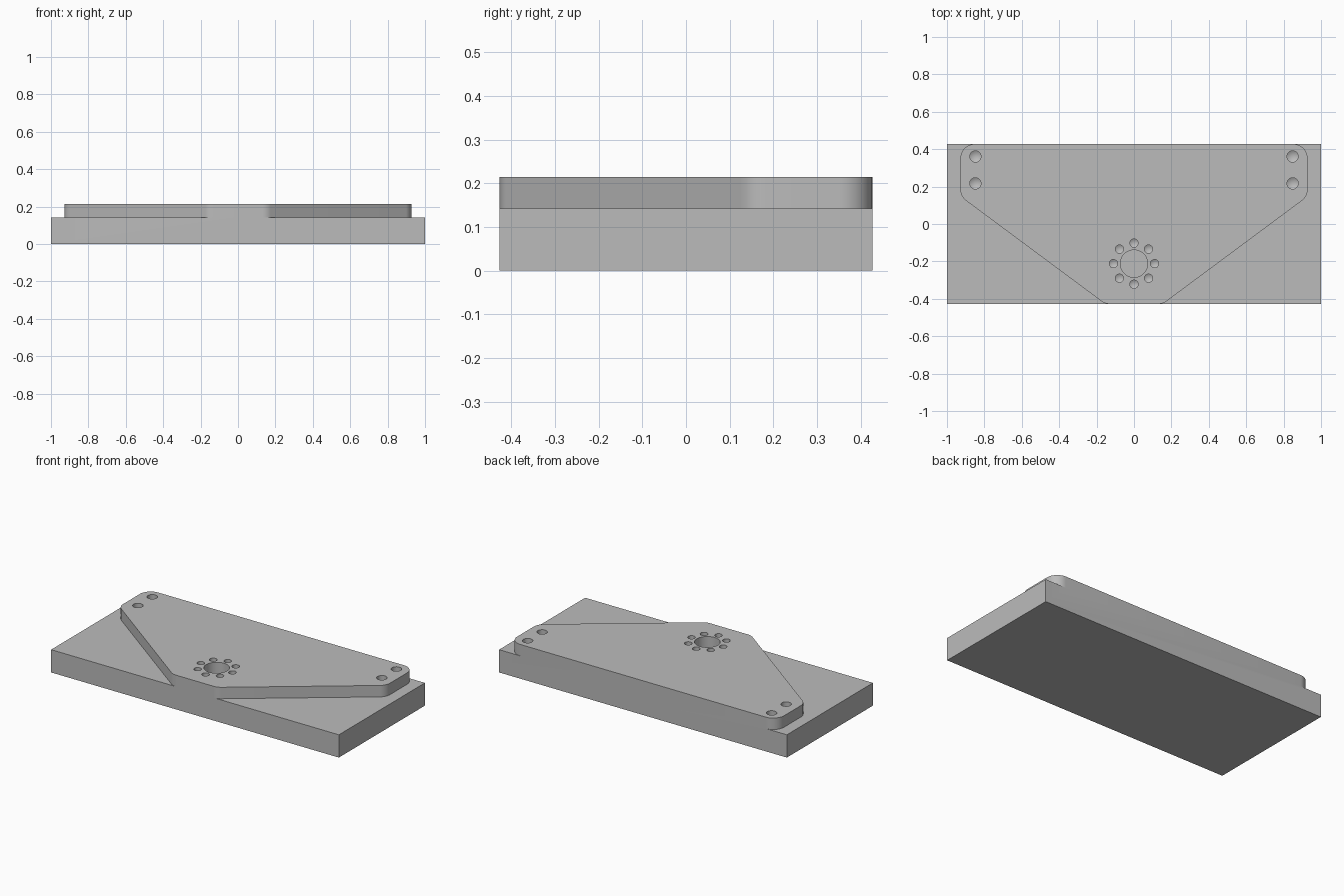
import bpy
import bmesh
from math import sin, cos, atan2, pi, tau, radians
from mathutils import Vector

cube = bpy.data.objects.get("Cube")
if cube:
    bpy.data.objects.remove(cube, do_unlink=True)

HALF_Y = 0.427
BASE_TOP = 0.143
PLATE_TOP = 0.215
CORNER = 0.075

grey = bpy.data.materials.new("machined grey")
grey.use_nodes = True
grey.diffuse_color = (0.5, 0.5, 0.5, 1)
grey.node_tree.nodes["Principled BSDF"].inputs["Base Color"].default_value = (0.5, 0.5, 0.5, 1)


def make_object(name, bm):
    bmesh.ops.recalc_face_normals(bm, faces=bm.faces)
    mesh = bpy.data.meshes.new(name)
    bm.to_mesh(mesh)
    bm.free()
    mesh.materials.append(grey)
    obj = bpy.data.objects.new(name, mesh)
    bpy.context.collection.objects.link(obj)
    return obj


def prism(name, outline, bottom, top):
    bm = bmesh.new()
    face = bm.faces.new([bm.verts.new((x, y, bottom)) for x, y in outline])
    solid = bmesh.ops.extrude_face_region(bm, geom=[face])
    raised = [v for v in solid["geom"] if isinstance(v, bmesh.types.BMVert)]
    bmesh.ops.translate(bm, verts=raised, vec=(0, 0, top - bottom))
    return make_object(name, bm)


def drill(x, y, radius, floor, tip=0.0, sides=32):
    """Hole cutter with an optional pointed bottom."""
    bm = bmesh.new()
    levels = [[bm.verts.new((x + radius * cos(tau * i / sides),
                             y + radius * sin(tau * i / sides), z))
               for i in range(sides)] for z in (floor, PLATE_TOP + 0.05)]
    low, high = levels
    bm.faces.new(high)
    point = bm.verts.new((x, y, floor - tip)) if tip else None
    if not tip:
        bm.faces.new(low)
    for i in range(sides):
        j = (i + 1) % sides
        bm.faces.new((low[i], low[j], high[j], high[i]))
        if tip:
            bm.faces.new((low[j], low[i], point))
    return make_object("hole_cutter", bm)


def combine(target, tool, operation):
    mod = target.modifiers.new("combine", "BOOLEAN")
    mod.operation = operation
    mod.solver = "EXACT"
    mod.object = tool
    tool.hide_render = True
    bpy.context.view_layer.objects.active = target
    bpy.ops.object.modifier_apply(modifier=mod.name)
    bpy.data.objects.remove(tool, do_unlink=True)


# Rounded outline of the raised plate: three corner arcs, mirrored
back = Vector((0.853, HALF_Y - CORNER))
side = Vector((0.853, 0.185))
front = Vector((0.13, CORNER - HALF_Y))
run = side - front
slant = atan2(run.y, run.x) - pi / 2
right_half = []
for centre, start, end in ((front, -pi / 2, slant), (side, slant, 0), (back, 0, pi / 2)):
    for i in range(13):
        a = start + (end - start) * i / 12
        right_half.append((centre.x + CORNER * cos(a), centre.y + CORNER * sin(a)))
outline = right_half + [(-x, y) for x, y in reversed(right_half)]

# Base block with the plate fused on top
body = prism("mounting_block",
             [(-1, -HALF_Y), (1, -HALF_Y), (1, HALF_Y), (-1, HALF_Y)], 0, BASE_TOP)
combine(body, prism("raised_plate", outline, BASE_TOP - 0.05, PLATE_TOP), "UNION")

# Central flat-bottomed bore
HUB_Y = -0.212
combine(body, drill(0, HUB_Y, 0.073, BASE_TOP, sides=48), "DIFFERENCE")

# Ring of eight drilled holes
for i in range(8):
    a = tau * i / 8
    combine(body, drill(0.11 * cos(a), HUB_Y + 0.11 * sin(a), 0.022, 0.13, 0.013),
            "DIFFERENCE")

# Paired corner holes
for x in (-0.848, 0.848):
    for y in (0.361, 0.217):
        combine(body, drill(x, y, 0.03, 0.13, 0.018), "DIFFERENCE")

# Merge coplanar faces and keep sharp edges crisp
bm = bmesh.new()
bm.from_mesh(body.data)
bmesh.ops.remove_doubles(bm, verts=bm.verts, dist=0.00005)
bmesh.ops.dissolve_limit(bm, angle_limit=radians(0.5), verts=bm.verts, edges=bm.edges)
bm.to_mesh(body.data)
bm.free()
bpy.ops.object.select_all(action="DESELECT")
body.select_set(True)
bpy.context.view_layer.objects.active = body
bpy.ops.object.shade_smooth_by_angle(angle=radians(25))
